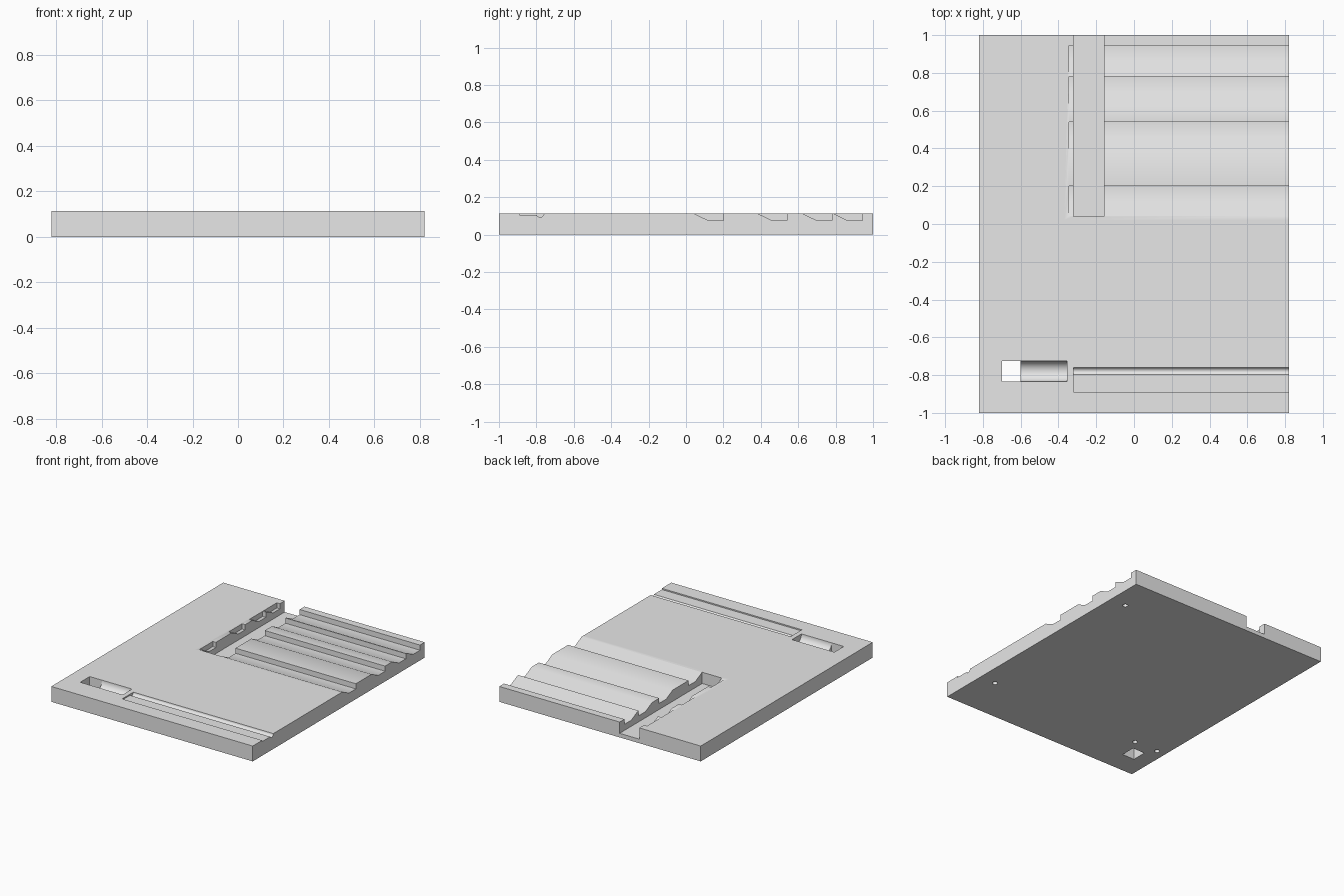
import bpy, bmesh, math
from mathutils import Matrix, Vector

cube = bpy.data.objects.get("Cube")
if cube:
    bpy.data.objects.remove(cube, do_unlink=True)

HALF_X, TOP = 0.82, 0.113
OVER = 0.1  # how far cutters overshoot open sides

grey = bpy.data.materials.new("plain_grey")
grey.use_nodes = True
colour = (0.8, 0.8, 0.8, 1)
grey.diffuse_color = colour
for node in grey.node_tree.nodes:
    if node.type == "BSDF_PRINCIPLED":
        node.inputs["Base Color"].default_value = colour


def add_object(name, bm):
    bmesh.ops.recalc_face_normals(bm, faces=bm.faces)
    mesh = bpy.data.meshes.new(name)
    bm.to_mesh(mesh)
    bm.free()
    mesh.materials.append(grey)
    obj = bpy.data.objects.new(name, mesh)
    bpy.context.collection.objects.link(obj)
    return obj


def prism(x0, x1, profile):
    """Closed (y, z) profile swept along x."""
    bm = bmesh.new()
    face = bm.faces.new([bm.verts.new((x0, y, z)) for y, z in profile])
    swept = bmesh.ops.extrude_face_region(bm, geom=[face])["geom"]
    verts = [g for g in swept if isinstance(g, bmesh.types.BMVert)]
    bmesh.ops.translate(bm, verts=verts, vec=(x1 - x0, 0, 0))
    return bm


def rect(y0, y1, z0, z1):
    return [(y0, z0), (y1, z0), (y1, z1), (y0, z1)]


def trough(y, z, r, steps=20):
    """U shape: half circle below z, open above the plate."""
    arc = [(y + r * math.cos(a), z + r * math.sin(a))
           for a in (math.pi + math.pi * i / steps for i in range(steps + 1))]
    return arc + [(y + r, TOP + OVER), (y - r, TOP + OVER)]


def cut(target, bm):
    cutter = add_object("cutter", bm)
    cutter.hide_render = True
    mod = target.modifiers.new("cut", "BOOLEAN")
    mod.operation, mod.solver, mod.object = "DIFFERENCE", "EXACT", cutter
    bpy.context.view_layer.objects.active = target
    bpy.ops.object.modifier_apply(modifier=mod.name)
    bpy.data.objects.remove(cutter, do_unlink=True)


# Base plate, split so smooth shading stays near the grooves
bm = prism(-HALF_X, HALF_X, rect(-1, 1, 0, TOP))
for point, normal in (((0, 0.02, 0), (0, 1, 0)), ((0, -0.7, 0), (0, 1, 0)),
                      ((-0.37, 0, 0), (1, 0, 0))):
    bmesh.ops.bisect_plane(bm, geom=bm.verts[:] + bm.edges[:] + bm.faces[:],
                           plane_co=Vector(point), plane_no=Vector(normal))
plate = add_object("base_plate", bm)

# Ramped grooves with an upright back wall
FLOOR, RUN = 0.075, 0.08
rise = TOP - FLOOR
for back in (0.2, 0.54, 0.78, 0.945):
    ramp = [(back, FLOOR), (back, TOP + rise / 4),
            (back - RUN * 2.25 + 0.003, TOP + rise / 4), (back - RUN, FLOOR)]
    cut(plate, prism(-0.345, HALF_X + OVER, ramp))

# Deep cross channel, open at the back
cut(plate, prism(-0.32, -0.16, rect(0.04, 1 + OVER, 0.03, TOP + OVER)))

# Shallow front ledge with its thin round groove
cut(plate, prism(-0.32, HALF_X + OVER, rect(-0.89, -0.78, 0.104, TOP + OVER)))
cut(plate, prism(-0.32, HALF_X + OVER, trough(-0.78, TOP, 0.02)))

# Finger trough and the square hole through the plate
cut(plate, prism(-0.65, -0.355, trough(-0.78, TOP, 0.055)))
cut(plate, prism(-0.7, -0.6, rect(-0.835, -0.725, -OVER, TOP + OVER)))

# Small blind holes underneath
for x, y in ((0.69, 0.73), (0.69, -0.65), (-0.75, -0.65), (-0.555, -0.65)):
    bm = bmesh.new()
    bmesh.ops.create_cone(bm, cap_ends=True, segments=16, radius1=0.018,
                          radius2=0.018, depth=0.08,
                          matrix=Matrix.Translation((x, y, 0)))
    cut(plate, bm)

for obj in bpy.context.selected_objects:
    obj.select_set(False)
plate.select_set(True)
bpy.context.view_layer.objects.active = plate
bpy.ops.object.shade_smooth_by_angle(angle=math.radians(30))
